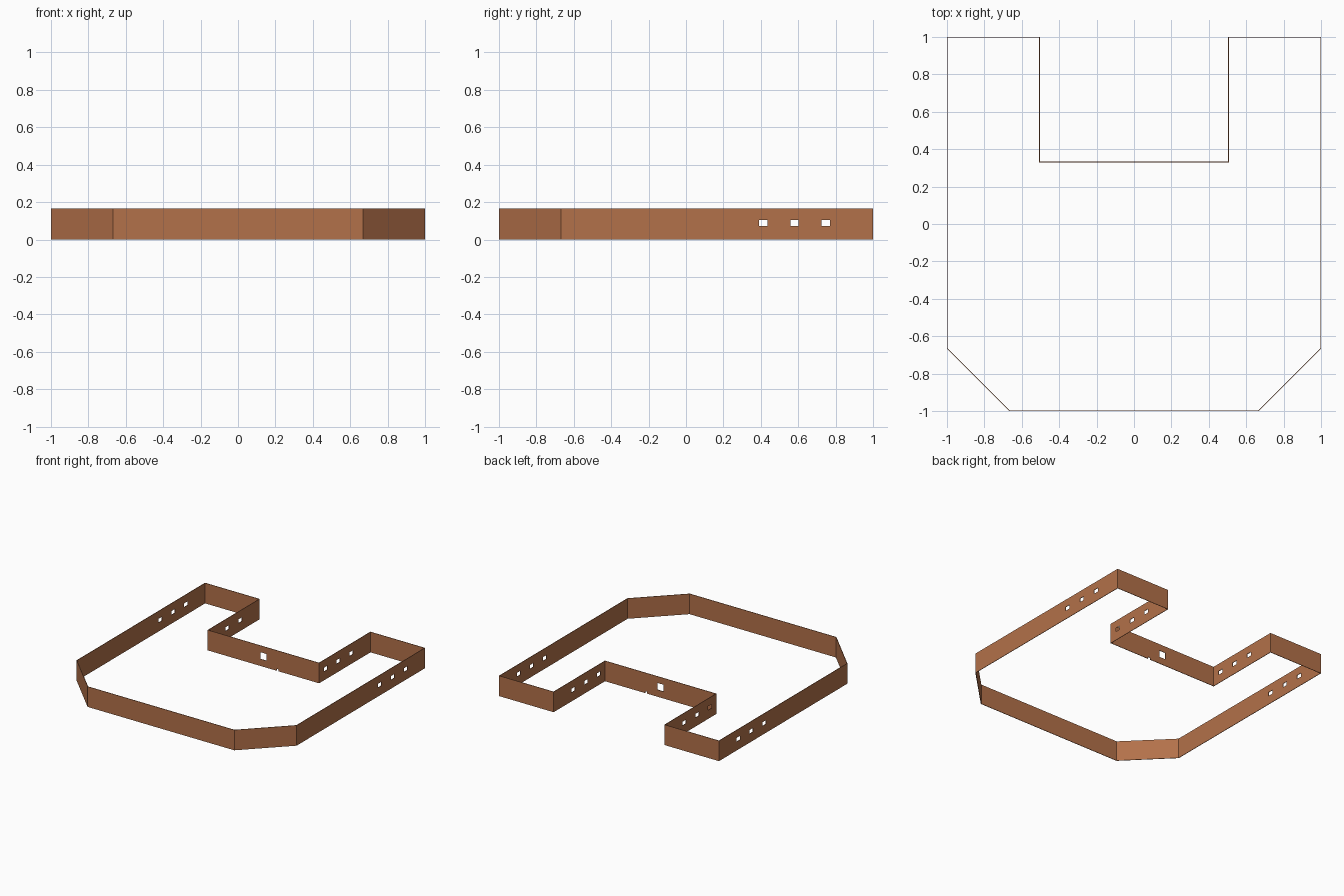
import bpy
import bmesh
from mathutils import Matrix, Vector

cube = bpy.data.objects.get("Cube")
if cube:
    bpy.data.objects.remove(cube, do_unlink=True)

HEIGHT = 0.167
THICKNESS = 0.004

brown = bpy.data.materials.new("brown_panel")
color = (0.45, 0.165, 0.068, 1)
brown.use_nodes = True
brown.diffuse_color = color
brown.node_tree.nodes["Principled BSDF"].inputs["Base Color"].default_value = color


def add_object(name, bm):
    mesh = bpy.data.meshes.new(name)
    bm.to_mesh(mesh)
    bm.free()
    mesh.materials.append(brown)
    obj = bpy.data.objects.new(name, mesh)
    bpy.context.collection.objects.link(obj)
    return obj


# Closed wall: right half of the outline, mirrored, then raised
half = [(0.667, -1), (1, -0.667), (1, 1), (0.503, 1), (0.503, 0.333)]
outline = half + [(-x, y) for x, y in reversed(half)]
bm = bmesh.new()
low = [bm.verts.new((x, y, 0)) for x, y in outline]
high = [bm.verts.new((x, y, HEIGHT)) for x, y in outline]
for i in range(len(outline)):
    j = (i + 1) % len(outline)
    bm.faces.new((low[i], low[j], high[j], high[i]))
wall = add_object("perimeter_wall", bm)

solid = wall.modifiers.new("thickness", "SOLIDIFY")
solid.thickness = THICKNESS
solid.offset = -1
solid.use_even_offset = True


# Cutters: three bores through all side walls, a window and a small notch
def add_box(bm, center, size):
    bmesh.ops.create_cube(bm, size=1, matrix=Matrix.Translation(center)
                          @ Matrix.Diagonal(Vector((*size, 1))))


bm = bmesh.new()
for y in (0.413, 0.58, 0.747):
    add_box(bm, (0, y, 0.088), (2.2, 0.045, 0.032))
add_box(bm, (0, 0.333, 0.085), (0.056, 0.06, 0.056))
add_box(bm, (0.13, 0.333, 0), (0.02, 0.06, 0.03))
cutter = add_object("hole_cutter", bm)
cutter.hide_render = True

cut = wall.modifiers.new("holes", "BOOLEAN")
cut.operation = "DIFFERENCE"
cut.solver = "EXACT"
cut.object = cutter

# Apply the modifiers and discard the cutter
bpy.context.view_layer.objects.active = wall
for name in ("thickness", "holes"):
    bpy.ops.object.modifier_apply(modifier=name)
bpy.data.objects.remove(cutter, do_unlink=True)
